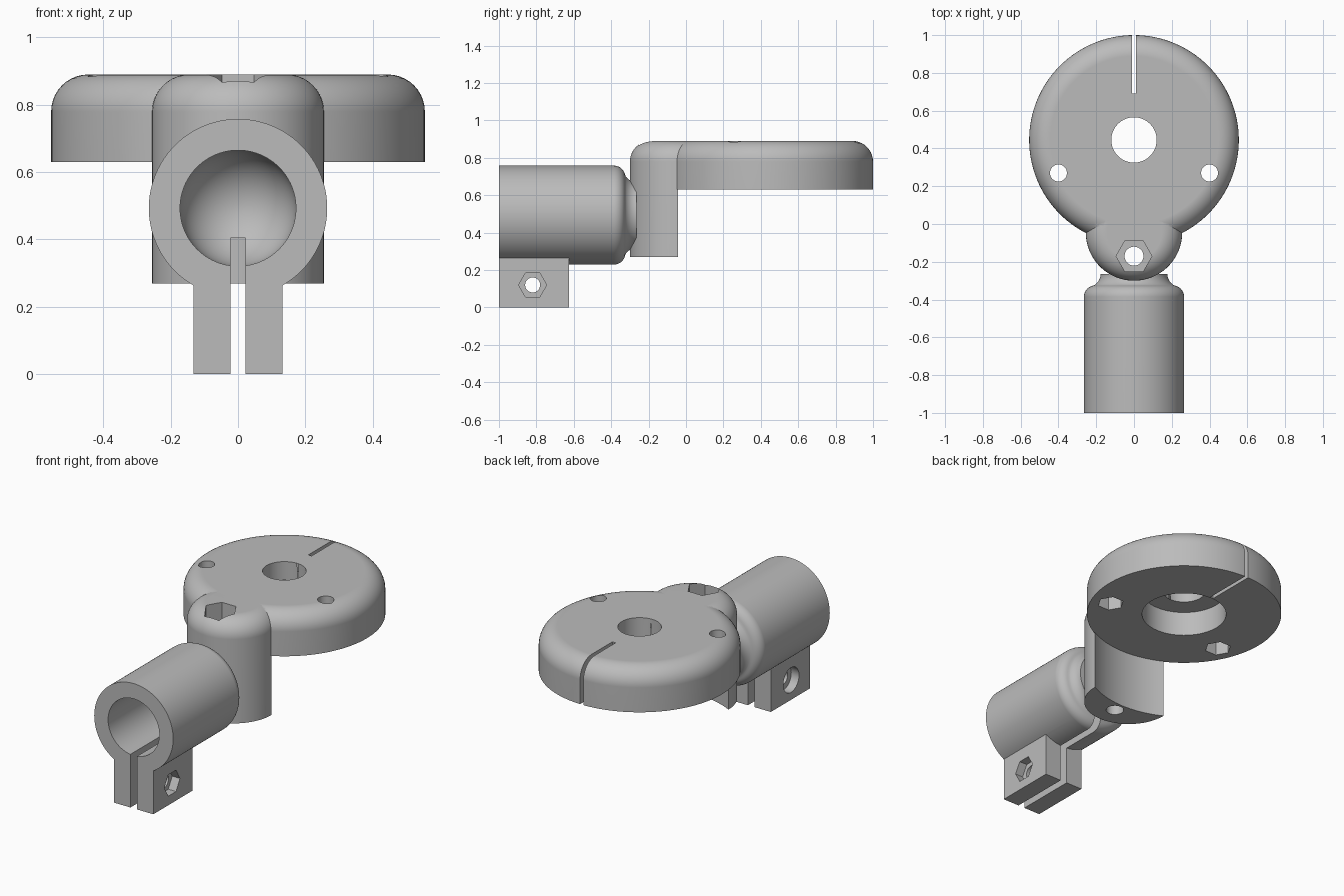
import bpy, bmesh, math
from math import pi, cos, sin
from mathutils import Matrix

if "Cube" in bpy.data.objects:
    bpy.data.objects.remove(bpy.data.objects["Cube"])

GREY = (0.5, 0.5, 0.5, 1)
mat = bpy.data.materials.new("plain grey")
mat.use_nodes = True
mat.diffuse_color = GREY
mat.node_tree.nodes["Principled BSDF"].inputs["Base Color"].default_value = GREY

ALONG_Y = Matrix.Rotation(-pi / 2, 4, 'X')
ALONG_X = Matrix.Rotation(pi / 2, 4, 'Y')


def finish(name, bm, matrix):
    bmesh.ops.transform(bm, matrix=matrix, verts=bm.verts)
    bmesh.ops.recalc_face_normals(bm, faces=bm.faces)
    mesh = bpy.data.meshes.new(name)
    bm.to_mesh(mesh)
    bm.free()
    mesh.materials.append(mat)
    ob = bpy.data.objects.new(name, mesh)
    bpy.context.collection.objects.link(ob)
    return ob


def arc(r, h, radius, start, end, steps=10):
    """Profile points on an arc, angles in degrees."""
    angles = [math.radians(start + (end - start) * i / steps) for i in range(steps + 1)]
    return [(r + radius * cos(a), h + radius * sin(a)) for a in angles]


def lathe(name, profile, loc=(0, 0, 0), turn=Matrix(), sides=96):
    """Closed solid of revolution from (radius, height) points."""
    bm = bmesh.new()
    rings = [[bm.verts.new((r * cos(2 * pi * i / sides), r * sin(2 * pi * i / sides), h))
              for i in range(sides)] for r, h in profile]
    for a, b in zip(rings, rings[1:]):
        for i in range(sides):
            j = (i + 1) % sides
            bm.faces.new((a[i], a[j], b[j], b[i]))
    bm.faces.new(rings[0])
    bm.faces.new(rings[-1])
    return finish(name, bm, Matrix.Translation(loc) @ turn)


def rod(name, radius, low, high, loc=(0, 0, 0), turn=Matrix(), sides=48):
    return lathe(name, [(radius, low), (radius, high)], loc, turn, sides)


def box(name, low, high):
    bm = bmesh.new()
    bmesh.ops.create_cube(bm, size=1)
    size = [b - a for a, b in zip(low, high)]
    mid = [(a + b) / 2 for a, b in zip(low, high)]
    return finish(name, bm, Matrix.Translation(mid) @ Matrix.Diagonal((*size, 1)))


def combine(ob, other, operation='DIFFERENCE'):
    other.hide_render = True
    mod = ob.modifiers.new("cut", 'BOOLEAN')
    mod.operation, mod.object, mod.solver = operation, other, 'EXACT'
    bpy.context.view_layer.objects.active = ob
    bpy.ops.object.modifier_apply(modifier=mod.name)
    bpy.data.objects.remove(other)


def smooth(ob):
    bpy.ops.object.select_all(action='DESELECT')
    ob.select_set(True)
    bpy.context.view_layer.objects.active = ob
    bpy.ops.object.shade_smooth_by_angle(angle=math.radians(30))
    ob.modifiers.new("even shading", 'WEIGHTED_NORMAL').keep_sharp = True


# Round plate and upright post, both with a rounded top rim
TOP, UNDER, FILLET = 0.89, 0.63, 0.11
DISC_Y, BOLT_Y = 0.445, -0.17
plate = lathe("mounting_plate", [(0.555, UNDER)] + arc(0.445, TOP - FILLET, FILLET, 0, 90),
              (0, DISC_Y, 0), sides=128)
post = lathe("post", [(0.255, 0.27)] + arc(0.145, TOP - FILLET, FILLET, 0, 90), (0, -0.045, 0))

# Hollow back of the post below the plate
combine(post, rod("post_hollow", 0.55, 0.1, 0.64, (0, DISC_Y, 0), sides=128))
combine(plate, post, 'UNION')

# Centre hole with a wide bore from below
combine(plate, rod("centre_hole", 0.12, 0.5, 1, (0, DISC_Y, 0), sides=64))
combine(plate, rod("centre_bore", 0.24, 0.5, 0.78, (0, DISC_Y, 0), sides=64))

# Screw holes with hexagonal nut pockets below
for x in (-0.4, 0.4):
    combine(plate, rod("screw_hole", 0.045, 0.5, 1, (x, 0.27, 0)))
    combine(plate, rod("nut_pocket", 0.075, 0.5, 0.74, (x, 0.27, 0), sides=6))

# Rear slit, and the bolt hole down the post
combine(plate, box("slit", (-0.011, 0.69, 0.5), (0.011, 1.1, 1)))
combine(plate, rod("bolt_hole", 0.05, 0.1, 1, (0, BOLT_Y, 0)))
combine(plate, rod("bolt_pocket", 0.095, 0.77, 1, (0, BOLT_Y, 0), sides=6))
smooth(plate)

# Tube socket with rounded shoulder and flared neck
AXIS_Z = 0.493
outer = ([(0.265, -1)] + arc(0.205, -0.385, 0.06, 0, 75)
         + arc(0.245, -0.265, 0.068, 240, 180))
tube = lathe("tube_socket", outer, (0, 0, AXIS_Z), ALONG_Y)

# Clamp ears under the tube
combine(tube, box("clamp_ears", (-0.132, -1, 0), (0.132, -0.625, 0.3)), 'UNION')

# Domed bore, and the slot that lets the clamp close
bore = [(0.172, -1.1)] + arc(0, -0.5, 0.172, 0, 89, 20)
combine(tube, lathe("tube_bore", bore, (0, 0, AXIS_Z), ALONG_Y))
combine(tube, box("clamp_slot", (-0.022, -1.1, -0.1), (0.022, -0.2, 0.405)))

# Clamp bolt hole: nut pocket on the left, round head recess on the right
bolt = (0, -0.82, 0.12)
combine(tube, rod("clamp_hole", 0.04, -0.3, 0.3, bolt, ALONG_X))
pocket_turn = ALONG_X @ Matrix.Rotation(pi / 2, 4, 'Z')
combine(tube, rod("clamp_nut_pocket", 0.075, 0.08, 0.3, bolt, pocket_turn, 6))
combine(tube, rod("clamp_head_recess", 0.075, -0.3, -0.08, bolt, ALONG_X))
smooth(tube)
